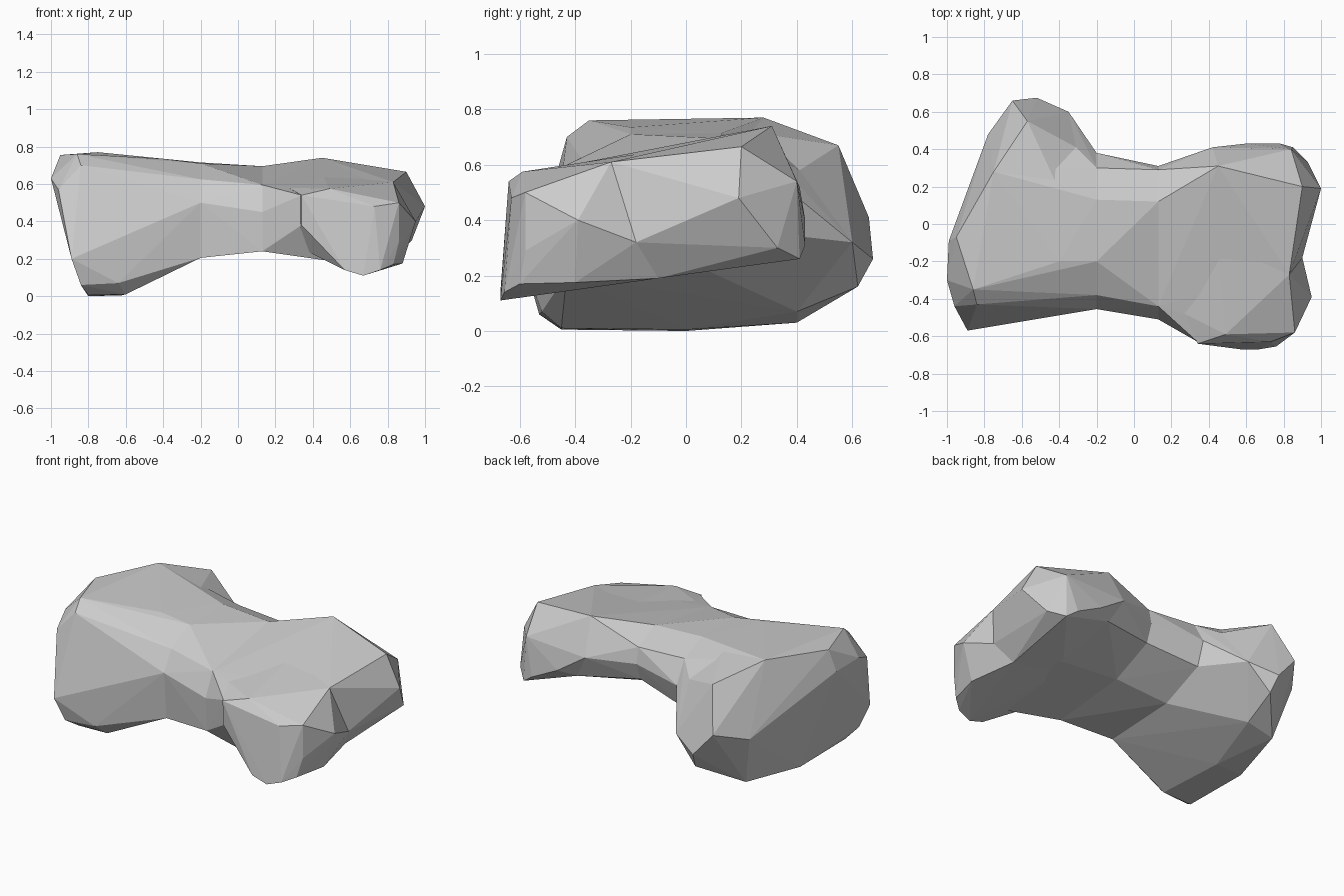
import bpy, bmesh


def hull(name, pts):
    """Faceted convex chunk wrapped around a few key points."""
    bm = bmesh.new()
    for p in pts:
        bm.verts.new(p)
    bmesh.ops.convex_hull(bm, input=bm.verts[:])
    loose = [v for v in bm.verts if not v.link_faces]
    bmesh.ops.delete(bm, geom=loose, context='VERTS')
    bmesh.ops.recalc_face_normals(bm, faces=bm.faces[:])
    me = bpy.data.meshes.new(name)
    bm.to_mesh(me)
    bm.free()
    ob = bpy.data.objects.new(name, me)
    bpy.context.collection.objects.link(ob)
    return ob


def ring(x, yz):
    return [(x, y, z) for y, z in yz]


# Large left knuckle with the foot ridge and the back bulge
left_knuckle = hull("left_knuckle", [
    (-.86, -.35, .76), (-.95, -.07, .755), (-.75, .28, .77), (-.84, -.43, .70),
    (-1, -.3, .63), (-.99, -.09, .62), (-.96, -.44, .57), (-.89, -.57, .2),
    (-.84, -.53, .06), (-.64, -.52, .07), (-.8, -.45, .005), (-.6, -.45, .01),
    (-.8, 0, 0), (-.62, 0, .005), (-.7, .4, .03), (-.52, .4, .07),
    (-.5, .62, .16), (-.52, .675, .26), (-.65, .66, .41), (-.78, .48, .35),
    (-.57, .55, .67), (-.35, .6, .32), (-.31, .41, .58), (-.39, .16, .73)])

# Waist sections
waist_a = ring(-.2, [(-.38, .625), (-.455, .5), (-.43, .205), (.05, .23),
                     (.33, .35), (.38, .5), (.3, .64), (.13, .715), (-.2, .71)])
waist_b = ring(.13, [(-.44, .595), (-.51, .45), (-.5, .24), (0, .29),
                     (.27, .41), (.31, .52), (.29, .62), (.12, .695)])

# Shaft in three short spans so the waist stays concave
shaft_left = hull("shaft_left", waist_a + [
    (-.84, -.43, .70), (-.86, -.35, .76), (-.75, .28, .77), (-.89, -.57, .2),
    (-.64, -.52, .07), (-.6, -.45, .01), (-.62, 0, .005), (-.52, .4, .07),
    (-.35, .6, .32), (-.31, .41, .58), (-.39, .16, .73), (-.4, -.2, .735)])
shaft_mid = hull("shaft_mid", waist_a + waist_b)
shaft_right = hull("shaft_right", waist_b + [
    (.27, -.48, .58), (.34, -.63, .54), (.34, -.62, .38), (.31, -.52, .27),
    (.45, .31, .74), (.42, .41, .52), (.5, .37, .37), (.6, 0, .25),
    (.55, -.55, .18), (.8, -.26, .61)])

# Right knuckle: front lobe and back lobe meet in a shallow notch
notch = [(.83, -.27, .61), (.9, -.18, .32), (.82, -.1, .19), (.45, -.1, .26), (.45, -.1, .65)]
right_front = hull("right_front_lobe", notch + [
    (.95, -.39, .4), (.88, -.4, .175), (.86, -.58, .5), (.86, -.58, .29),
    (.49, -.59, .575), (.34, -.64, .54), (.34, -.63, .38), (.73, -.63, .48),
    (.57, -.67, .14), (.67, -.67, .11), (.76, -.655, .14), (.83, -.6, .17),
    (.27, -.48, .58), (.31, -.5, .27)])
right_back = hull("right_back_lobe", notch + [
    (.45, .31, .74), (.9, .2, .665), (1, .19, .48), (.93, .33, .3),
    (.85, .41, .26), (.78, .43, .31), (.6, .43, .4), (.84, .40, .54),
    (.42, .41, .52), (.5, .37, .37)])

# Fuse everything into one faceted body
body = left_knuckle
body.name = "bone_body"
chunks = [shaft_left, shaft_mid, shaft_right, right_front, right_back]
for c in chunks:
    m = body.modifiers.new("fuse", 'BOOLEAN')
    m.operation, m.solver, m.object = 'UNION', 'EXACT', c
bpy.context.view_layer.update()
dg = bpy.context.evaluated_depsgraph_get()
fused = bpy.data.meshes.new_from_object(body.evaluated_get(dg))
body.modifiers.clear()
body.data = fused
for c in chunks:
    bpy.data.objects.remove(c)
